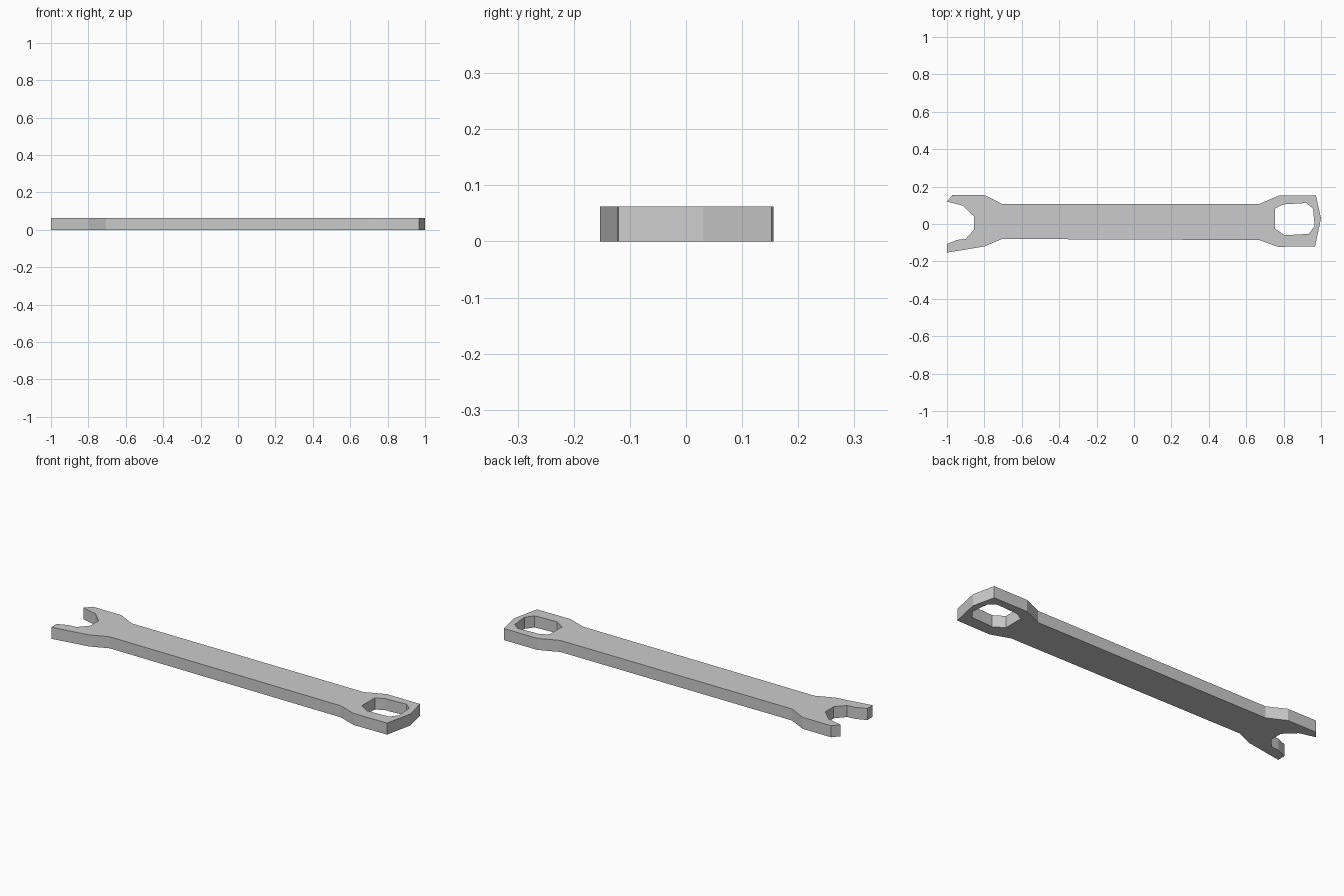
import bpy

cube = bpy.data.objects.get("Cube")
if cube:
    bpy.data.objects.remove(cube, do_unlink=True)

THICKNESS = 0.062

steel = bpy.data.materials.new("grey steel")
steel.use_nodes = True
colour = (0.6, 0.6, 0.6, 1)
steel.diffuse_color = colour
steel.node_tree.nodes["Principled BSDF"].inputs["Base Color"].default_value = colour

# Outer profile: open jaw at -x, ring end at +x
upper_edge = [(-1, .12), (-.97, .156), (-.8, .156), (-.705, .107),
              (.67, .107), (.775, .152), (.973, .152), (1, .03)]
lower_edge = [(.968, -.12), (.77, -.122), (.67, -.086), (-.705, -.08),
              (-.8, -.12), (-1, -.153)]
jaw = [(-1, -.107), (-.945, -.085), (-.9, -.08), (-.855, -.03),
       (-.855, .04), (-.915, .098)]
# Eight-sided hole in the ring end
ring_hole = [(.753, .083), (.8, .105), (.92, .112), (.957, .083),
             (.966, -.01), (.935, -.053), (.807, -.06), (.753, -.025)]

profile = bpy.data.curves.new("wrench_profile", 'CURVE')
profile.dimensions = '2D'
profile.fill_mode = 'BOTH'
profile.extrude = THICKNESS / 2


def add_loop(points):
    spline = profile.splines.new('POLY')
    spline.points.add(len(points) - 1)
    for point, (x, y) in zip(spline.points, points):
        point.co = (x, y, 0, 1)
    spline.use_cyclic_u = True
    spline.use_smooth = False


add_loop(upper_edge + lower_edge + jaw)
add_loop(ring_hole)
profile.materials.append(steel)

# Extrude the profile into a flat plate standing on the ground
wrench = bpy.data.objects.new("wrench", profile)
bpy.context.collection.objects.link(wrench)
wrench.location.z = THICKNESS / 2
bpy.context.view_layer.objects.active = wrench
wrench.select_set(True)
bpy.ops.object.convert(target='MESH')
wrench = bpy.context.object
wrench.name = "wrench"

# Join the caps to the walls and keep every face flat
bpy.ops.object.mode_set(mode='EDIT')
bpy.ops.mesh.select_all(action='SELECT')
bpy.ops.mesh.remove_doubles(threshold=0.0005)
bpy.ops.mesh.normals_make_consistent(inside=False)
bpy.ops.object.mode_set(mode='OBJECT')
bpy.ops.object.shade_flat()
